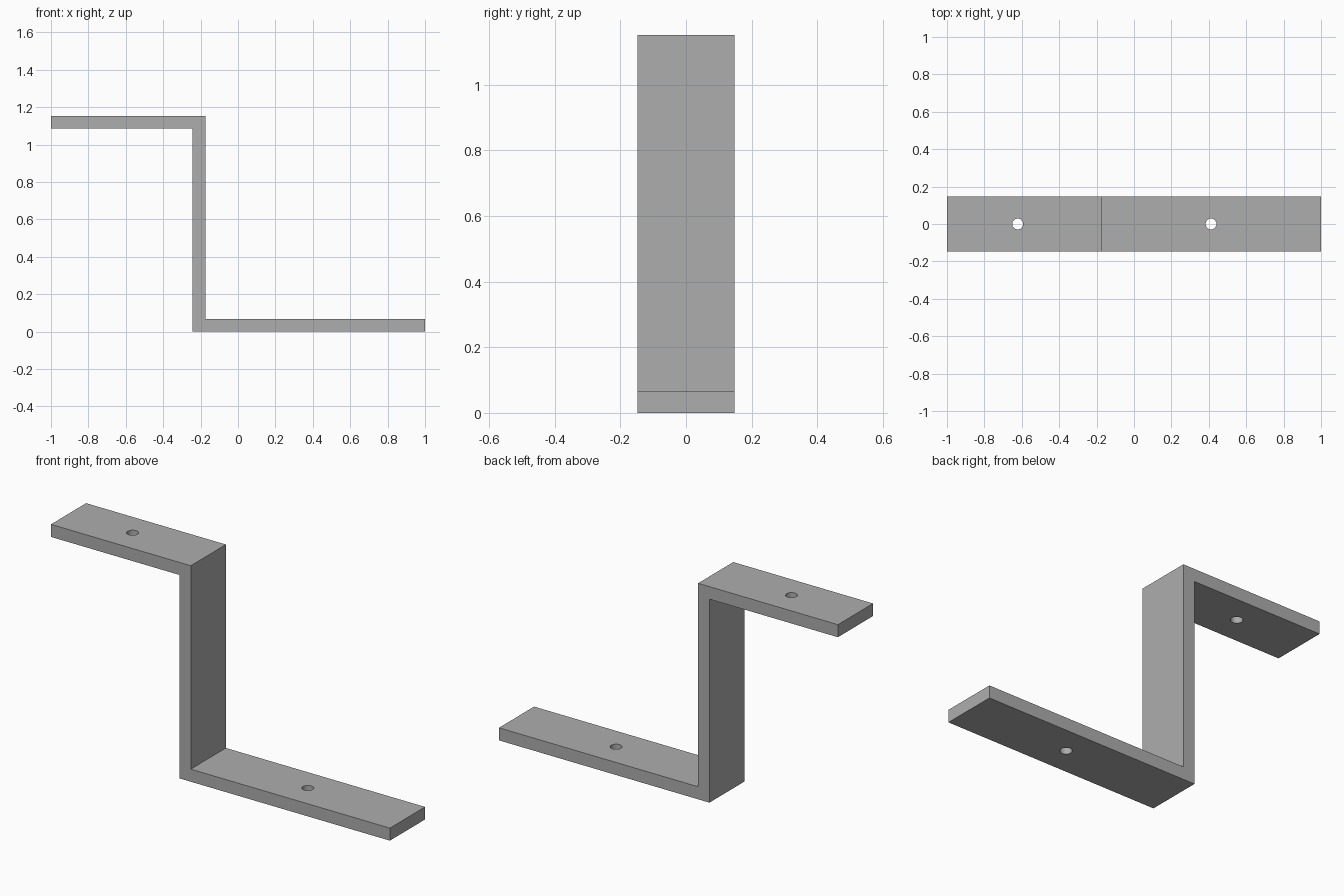
import bpy
import bmesh

cube = bpy.data.objects.get("Cube")
if cube:
    bpy.data.objects.remove(cube, do_unlink=True)

HALF_WIDTH = 0.148
THICK = 0.067
HEIGHT = 1.152
WEB_LEFT, WEB_RIGHT = -0.242, -0.175
HOLE_RADIUS = 0.029

steel = bpy.data.materials.new("plain grey metal")
steel.use_nodes = True
grey = (0.42, 0.42, 0.42, 1)
steel.diffuse_color = grey
steel.node_tree.nodes["Principled BSDF"].inputs["Base Color"].default_value = grey

# Z-shaped strip: side profile extruded across its width
profile = [
    (-1, HEIGHT - THICK), (WEB_LEFT, HEIGHT - THICK), (WEB_LEFT, 0), (1, 0),
    (1, THICK), (WEB_RIGHT, THICK), (WEB_RIGHT, HEIGHT), (-1, HEIGHT),
]
bm = bmesh.new()
face = bm.faces.new([bm.verts.new((x, -HALF_WIDTH, z)) for x, z in profile])
side = bmesh.ops.extrude_face_region(bm, geom=[face])
moved = [g for g in side["geom"] if isinstance(g, bmesh.types.BMVert)]
bmesh.ops.translate(bm, verts=moved, vec=(0, 2 * HALF_WIDTH, 0))
bmesh.ops.recalc_face_normals(bm, faces=bm.faces)
mesh = bpy.data.meshes.new("bracket")
bm.to_mesh(mesh)
bm.free()
mesh.materials.append(steel)
bracket = bpy.data.objects.new("bracket", mesh)
bpy.context.collection.objects.link(bracket)


def drill(name, x, z):
    """Cut a round screw hole down through a flange."""
    bpy.ops.mesh.primitive_cylinder_add(
        vertices=48, radius=HOLE_RADIUS, depth=THICK * 3, location=(x, 0, z))
    cutter = bpy.context.object
    cutter.name = name
    cutter.hide_render = True
    cutter.data.materials.append(steel)
    cut = bracket.modifiers.new(name, "BOOLEAN")
    cut.operation = "DIFFERENCE"
    cut.solver = "EXACT"
    cut.object = cutter
    bpy.ops.object.select_all(action="DESELECT")
    bracket.select_set(True)
    bpy.context.view_layer.objects.active = bracket
    bpy.ops.object.modifier_apply(modifier=cut.name)
    bpy.data.objects.remove(cutter, do_unlink=True)


# Screw holes in the upper and lower flanges
drill("upper_hole_cutter", -0.622, HEIGHT - THICK / 2)
drill("lower_hole_cutter", 0.412, THICK / 2)

bpy.ops.object.shade_smooth_by_angle()
